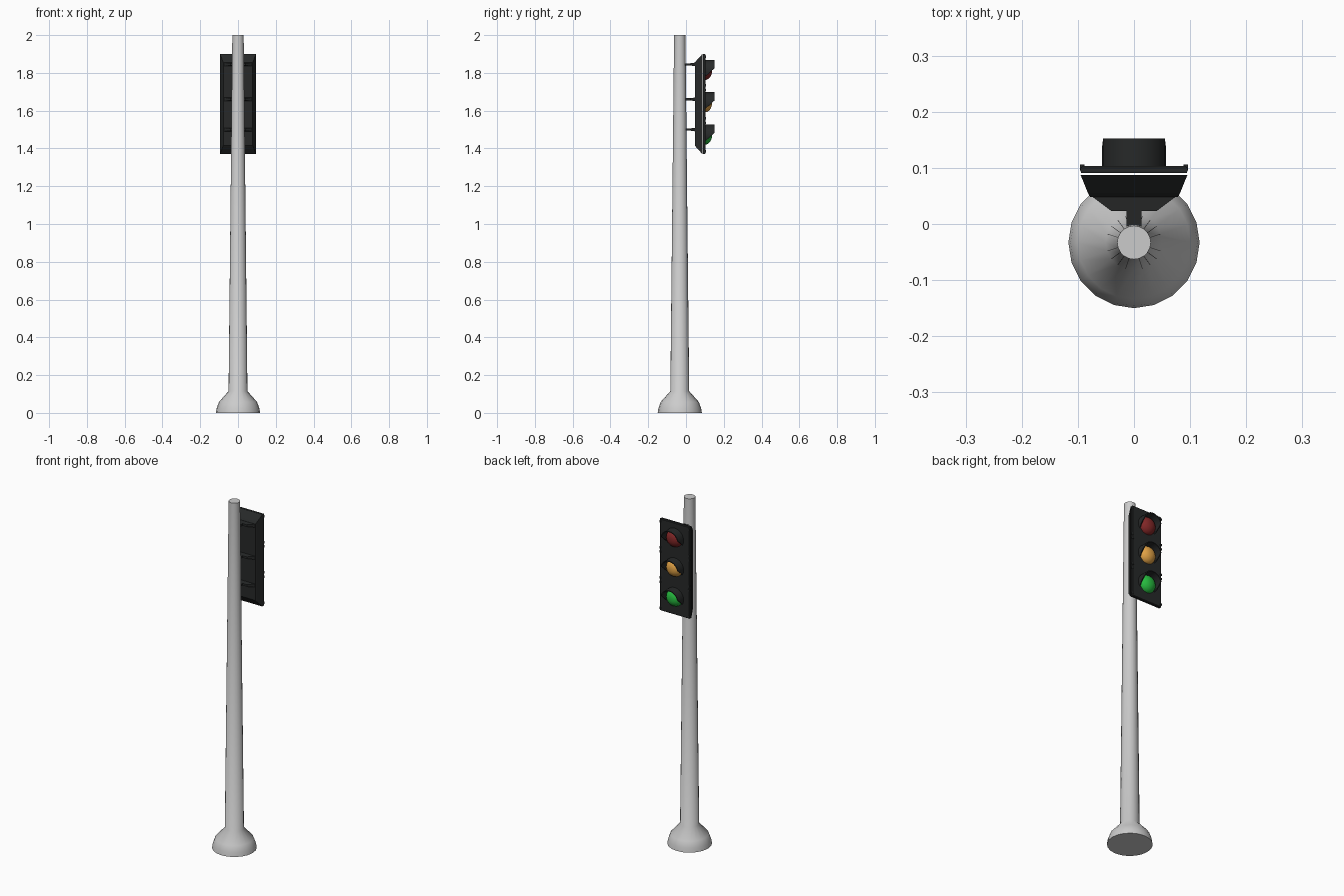
import bpy, bmesh, math

if "Cube" in bpy.data.objects:
    bpy.data.objects.remove(bpy.data.objects["Cube"])


def material(name, rgb):
    m = bpy.data.materials.new(name)
    m.diffuse_color = (*rgb, 1)
    m.use_nodes = True
    m.node_tree.nodes["Principled BSDF"].inputs["Base Color"].default_value = m.diffuse_color
    return m


BLACK = material("black", (0.02, 0.022, 0.022))
RED = material("red", (0.22, 0.02, 0.02))
AMBER = material("amber", (0.75, 0.36, 0.06))
GREEN = material("green", (0.02, 0.5, 0.05))


def make(name, verts, faces, mat=None, smooth=None):
    me = bpy.data.meshes.new(name)
    me.from_pydata(verts, [], faces)
    bm = bmesh.new()
    bm.from_mesh(me)
    bmesh.ops.recalc_face_normals(bm, faces=bm.faces)
    bm.to_mesh(me)
    bm.free()
    ob = bpy.data.objects.new(name, me)
    bpy.context.collection.objects.link(ob)
    if mat:
        me.materials.append(mat)
    if smooth:
        bpy.ops.object.select_all(action='DESELECT')
        bpy.context.view_layer.objects.active = ob
        ob.select_set(True)
        bpy.ops.object.shade_smooth_by_angle(angle=math.radians(smooth))
    return ob


def loft(name, rings, mat=None, smooth=None):
    """Skin equal-length rings of points and cap both ends."""
    n = len(rings[0])
    faces = [(k * n + i, k * n + (i + 1) % n, (k + 1) * n + (i + 1) % n, (k + 1) * n + i)
             for k in range(len(rings) - 1) for i in range(n)]
    faces += [tuple(range(n)), tuple(range((len(rings) - 1) * n, len(rings) * n))]
    return make(name, [p for r in rings for p in r], faces, mat, smooth)


def ring(r, z, n=20):
    return [(r * math.cos(math.tau * i / n), -0.033 + r * math.sin(math.tau * i / n), z)
            for i in range(n)]


def rect(hx, z0, z1, y):
    return [(-hx, y, z0), (hx, y, z0), (hx, y, z1), (-hx, y, z1)]


# Tapered pole with flared foot
profile = [(0.117, 0), (0.113, 0.025), (0.101, 0.058), (0.05, 0.115), (0.03, 2.0)]
loft("pole", [ring(r, z) for r, z in profile], smooth=50)

# Housing behind the lamps, then a separate front door plate
loft("housing", [rect(0.078, 1.415, 1.855, 0.048), rect(0.082, 1.405, 1.865, 0.055),
                 rect(0.095, 1.37, 1.9, 0.087)], BLACK)
loft("front_plate", [rect(0.094, 1.371, 1.899, 0.091), rect(0.095, 1.37, 1.9, 0.094),
                     rect(0.095, 1.37, 1.9, 0.1), rect(0.092, 1.373, 1.897, 0.103)], BLACK)

# Latches along both edges of the plate
for z in (1.385, 1.535, 1.56, 1.71, 1.735, 1.885):
    for s in (-1, 1):
        latch = loft("latch", [rect(0.004, z - 0.006, z + 0.006, 0.095),
                               rect(0.004, z - 0.006, z + 0.006, 0.106)], BLACK)
        latch.location.x = s * 0.092

# Flared brackets joining housing to pole
outline = [(0.013, -0.012), (0.013, 0.023), (0.04, 0.023), (0.079, 0.052)]
outline += [(-x, y) for x, y in reversed(outline)]
for z in (1.845, 1.66, 1.5):
    loft("bracket", [[(x, y, z + s * (0.006 if y < 0.03 else 0.01)) for x, y in outline]
                     for s in (-1, 1)], BLACK)


def lens(z, mat):
    n, m, r, depth = 20, 6, 0.05, 0.038
    rings = []
    for k in range(m):
        a = k * math.pi / 2 / m
        rings.append([(r * math.cos(a) * math.cos(math.tau * i / n), 0.1 + depth * math.sin(a),
                       z + r * math.cos(a) * math.sin(math.tau * i / n)) for i in range(n)])
    loft("lens", rings, mat, 40)


def visor(z):
    """Open hood: full depth on top, side edges sloping back below."""
    n, verts, faces = 16, [], []
    for i in range(n + 1):
        a = math.radians(-30 + 240 * i / n)
        t = min(1, max(0, (math.sin(a) + 0.5) / 0.75))
        front = 0.106 + 0.046 * t
        for r, y in ((0.057, 0.1), (0.057, front), (0.052, front), (0.052, 0.1)):
            verts.append((r * math.cos(a), y, z + r * math.sin(a)))
    for i in range(n):
        for j in range(4):
            faces.append((i * 4 + j, i * 4 + (j + 1) % 4,
                          i * 4 + 4 + (j + 1) % 4, i * 4 + 4 + j))
    faces += [(0, 1, 2, 3), tuple(range(4 * n, 4 * n + 4))]
    make("visor", verts, faces, BLACK, 35)


# Three lamps
for z, mat in ((1.812, RED), (1.641, AMBER), (1.47, GREEN)):
    lens(z, mat)
    visor(z)
